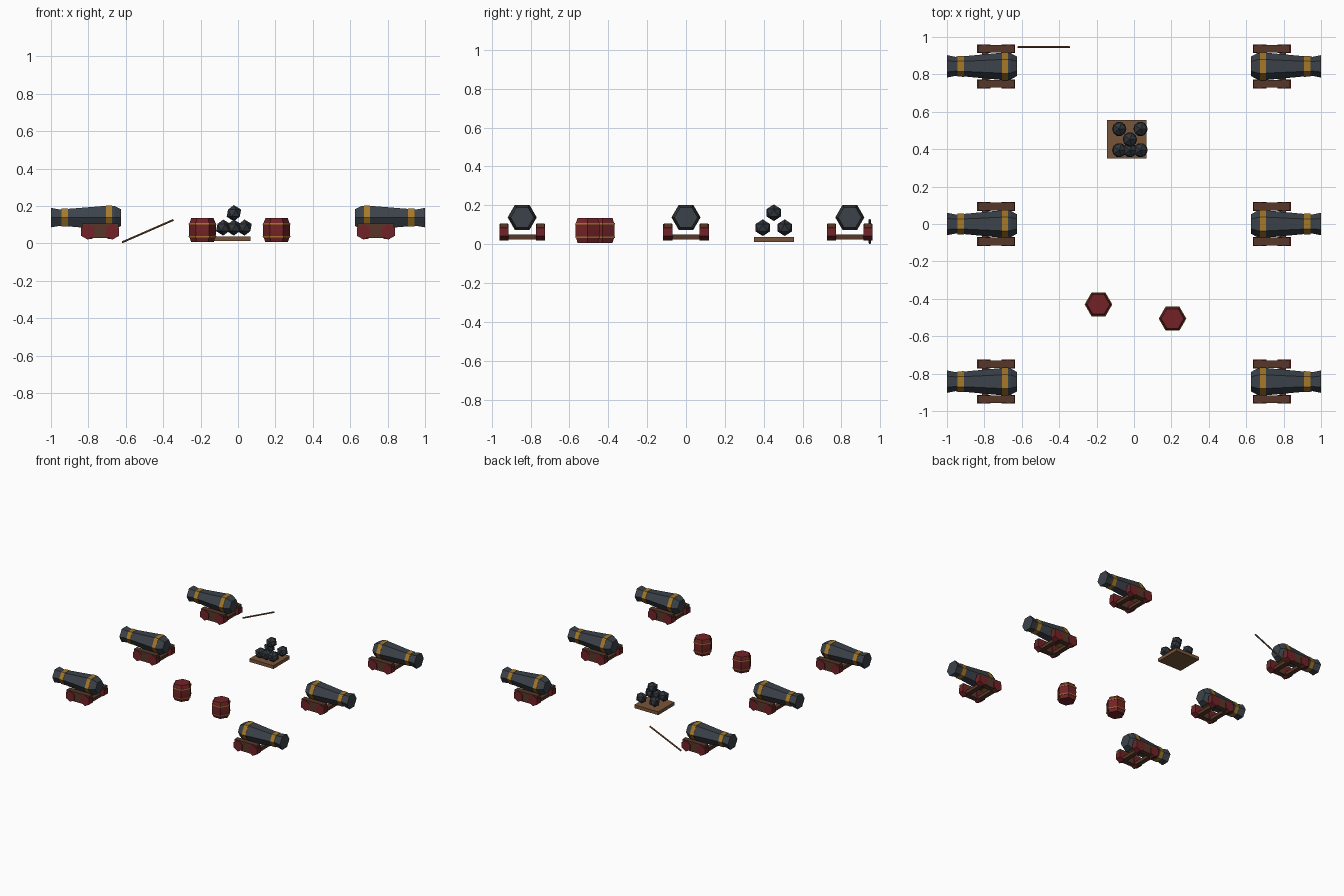
import bpy, bmesh
from math import pi, cos, sin, atan2
from mathutils import Vector

cube = bpy.data.objects.get("Cube")
if cube:
    bpy.data.objects.remove(cube, do_unlink=True)


def material(name, rgb):
    m = bpy.data.materials.new(name)
    m.use_nodes = True
    m.diffuse_color = (*rgb, 1)
    for n in m.node_tree.nodes:
        if n.type == 'BSDF_PRINCIPLED':
            n.inputs["Base Color"].default_value = (*rgb, 1)
            n.inputs["Roughness"].default_value = 0.8
    return m


GUNMETAL = material("gunmetal", (.045, .055, .068))
IRON = material("dark iron", (.03, .037, .045))
RED = material("dark red", (.17, .017, .02))
GOLD = material("gold", (.38, .19, .02))
DARK_WOOD = material("dark wood", (.095, .038, .022))
WOOD = material("wood", (.19, .09, .04))


def finish(bm, name, mats):
    bmesh.ops.recalc_face_normals(bm, faces=bm.faces)
    me = bpy.data.meshes.new(name)
    bm.to_mesh(me)
    bm.free()
    for m in mats:
        me.materials.append(m)
    return me


def place(me, name, loc=(0, 0, 0), rot=(0, 0, 0)):
    ob = bpy.data.objects.new(name, me)
    ob.location, ob.rotation_euler = loc, rot
    bpy.context.collection.objects.link(ob)
    return ob


def lathe(name, profile, axis, mats, bands=(), sides=6, centre=(0, 0, 0)):
    """Capped faceted solid from (position, radius) pairs; bands use mats[1]."""
    bm = bmesh.new()
    rings = []
    for t, r in profile:
        ring = []
        for k in range(sides):
            a, b = r * cos(2 * pi * k / sides), r * sin(2 * pi * k / sides)
            p = {'x': (t, a, b), 'y': (b, t, a), 'z': (a, b, t)}[axis]
            ring.append(bm.verts.new(Vector(p) + Vector(centre)))
        rings.append(ring)
    for i in range(len(rings) - 1):
        for k in range(sides):
            j = (k + 1) % sides
            f = bm.faces.new((rings[i][k], rings[i][j], rings[i + 1][j], rings[i + 1][k]))
            f.material_index = 1 if i in bands else 0
    bm.faces.new(rings[0])
    bm.faces.new(rings[-1])
    return finish(bm, name, mats)


def extrude_xz(name, outline, y0, y1, mat):
    """Prism from an x-z outline, running from y0 to y1."""
    bm = bmesh.new()
    face = bm.faces.new([bm.verts.new((x, y0, z)) for x, z in outline])
    new = bmesh.ops.extrude_face_region(bm, geom=[face])["geom"]
    bmesh.ops.translate(bm, vec=(0, y1 - y0, 0),
                        verts=[v for v in new if isinstance(v, bmesh.types.BMVert)])
    return finish(bm, name, [mat])


def rect(x0, x1, z0, z1):
    return [(x0, z0), (x1, z0), (x1, z1), (x0, z1)]


# Cannon parts, muzzle towards +x
gun = [(.626, .052), (.66, .071), (.674, .073), (.674, .075), (.706, .075), (.706, .073),
       (.91, .054), (.91, .056), (.943, .055), (.943, .052), (.955, .051), (1, .06)]
parts = [("gun_barrel", lathe("gun_barrel", gun, 'x', [GUNMETAL, GOLD],
                              bands=(2, 3, 4, 6, 7, 8), centre=(0, 0, .138)))]
cheek = [(.69, .03), (.785, .03), (.835, .085), (.835, .107), (.638, .107), (.638, .085)]
for side, s in (("left", 1), ("right", -1)):
    parts.append(("carriage_cheek_" + side,
                  extrude_xz("carriage_cheek", cheek, s * .073, s * .114, DARK_WOOD)))
    for end, x in (("front", .803), ("rear", .672)):
        parts.append((f"wheel_{end}_{side}",
                      lathe("wheel", [(s * .07, .0425), (s * .118, .0425)], 'y', [RED],
                            centre=(x, 0, .0625))))
for end, x in (("front", .795), ("rear", .68)):
    parts.append(("axle_" + end,
                  extrude_xz("axle", rect(x - .018, x + .018, .025, .05), -.08, .08, DARK_WOOD)))

# Three cannons on each side
for row, y in (("front", -.843), ("middle", 0), ("back", .843)):
    for side, turn in (("left", 0), ("right", pi)):
        for name, me in parts:
            place(me, f"{row}_{side}_{name}", (0, y, 0), (0, 0, turn))

# Powder kegs with two hoops
keg = lathe("keg", [(.007, .06), (.032, .069), (.032, .073), (.04, .074), (.04, .071),
                    (.07, .072), (.102, .071), (.102, .074), (.11, .073), (.11, .069),
                    (.135, .06)],
            'z', [RED, GOLD], bands=(1, 2, 3, 6, 7, 8))
place(keg, "keg_a", (-.19, -.43, 0))
place(keg, "keg_b", (.206, -.506, 0))

# Pallet with stacked shot
place(extrude_xz("pallet", rect(-.144, .066, .012, .038), .35, .555, WOOD), "pallet")
bm = bmesh.new()
bmesh.ops.create_icosphere(bm, subdivisions=1, radius=.043)
ball = finish(bm, "cannonball", [IRON])
stack = [(-.079, .508, .085), (.035, .508, .085), (-.079, .395, .085),
         (-.022, .395, .085), (.035, .395, .085), (-.022, .452, .162)]
for i, p in enumerate(stack):
    place(ball, f"cannonball_{i + 1}", p)

# Leaning ramrod
start, end = Vector((-.62, .946, .006)), Vector((-.345, .946, .126))
d = end - start
rod = lathe("ramrod", [(0, .006), (d.length, .006)], 'x', [WOOD])
place(rod, "ramrod", start, (0, -atan2(d.z, d.x), 0))
